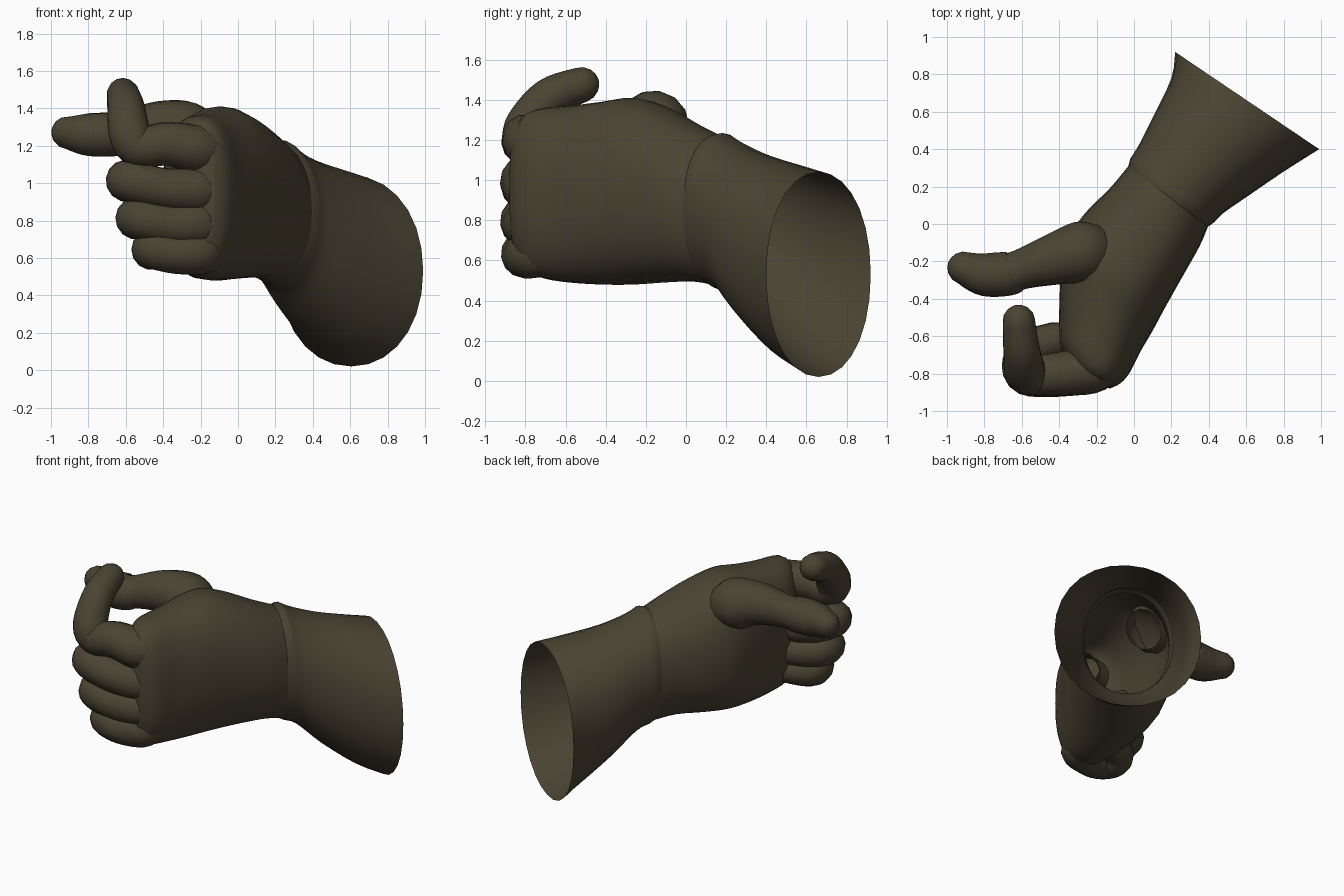
import bpy, bmesh, math
from mathutils import Vector

if "Cube" in bpy.data.objects:
    bpy.data.objects.remove(bpy.data.objects["Cube"])

leather = bpy.data.materials.new("dark olive leather")
leather.diffuse_color = (0.070, 0.057, 0.033, 1)
leather.use_nodes = True
leather.node_tree.nodes["Principled BSDF"].inputs["Base Color"].default_value = leather.diffuse_color


def catmull(rows, n):
    """Smoothly resample a list of equal-length number rows."""
    out = []
    for i in range(len(rows) - 1):
        a, b, c, d = (rows[max(0, min(len(rows) - 1, i + k))] for k in (-1, 0, 1, 2))
        for s in range(n):
            t = s / n
            out.append([0.5 * (2 * q + (r - p) * t + (2 * p - 5 * q + 4 * r - w) * t * t
                               + (3 * q - p - 3 * r + w) * t ** 3)
                        for p, q, r, w in zip(a, b, c, d)])
    return out + [list(rows[-1])]


def skin(name, rings, cap_end, angle=50):
    """Bridge rings of points into one mesh."""
    bm = bmesh.new()
    vs = [[bm.verts.new(p) for p in ring] for ring in rings]
    for a, b in zip(vs, vs[1:]):
        for i in range(len(a)):
            j = (i + 1) % len(a)
            bm.faces.new((a[i], a[j], b[j], b[i]))
    if cap_end:
        bm.faces.new(vs[-1])
    bmesh.ops.recalc_face_normals(bm, faces=bm.faces)
    me = bpy.data.meshes.new(name)
    bm.to_mesh(me)
    bm.free()
    me.materials.append(leather)
    ob = bpy.data.objects.new(name, me)
    bpy.context.collection.objects.link(ob)
    bpy.ops.object.select_all(action='DESELECT')
    ob.select_set(True)
    bpy.context.view_layer.objects.active = ob
    bpy.ops.object.shade_smooth_by_angle(angle=math.radians(angle))
    return ob


def section(row, n=28):
    """Upright rounded section: left xy, right xy, bottom z, top z, squareness."""
    lx, ly, rx, ry, z0, z1, e = row
    pts = []
    for k in range(n):
        a = 2 * math.pi * k / n
        c, s = math.cos(a), math.sin(a)
        u = math.copysign(abs(c) ** (2 / e), c)
        v = math.copysign(abs(s) ** (2 / e), s)
        pts.append(((lx + rx) / 2 + u * (rx - lx) / 2,
                    (ly + ry) / 2 + u * (ry - ly) / 2,
                    (z0 + z1) / 2 + v * (z1 - z0) / 2))
    return pts


def finger(name, path, n=14):
    """Rounded tube along rows of x, y, z, radius."""
    rows = catmull(path, 5)
    pts = [Vector(r[:3]) for r in rows]
    rad = [r[3] for r in rows]
    end = (pts[-1] - pts[-2]).normalized()
    tip, r0 = pts[-1].copy(), rad[-1]
    for a in (25, 50, 70, 84):            # domed fingertip
        pts.append(tip + end * r0 * math.sin(math.radians(a)))
        rad.append(r0 * math.cos(math.radians(a)))
    rings, normal, old = [], None, None
    for i, p in enumerate(pts):
        d = (pts[min(i + 1, len(pts) - 1)] - pts[max(i - 1, 0)]).normalized()
        normal = d.orthogonal().normalized() if old is None else old.rotation_difference(d) @ normal
        old = d
        side = d.cross(normal)
        rings.append([p + rad[i] * (normal * math.cos(2 * math.pi * k / n)
                                    + side * math.sin(2 * math.pi * k / n)) for k in range(n)])
    return skin(name, rings, True)


# flared open cuff, from rim to wrist seam, tucked in at the seam
cuff = [(0.22, 0.92, 0.99, 0.40, 0.02, 1.04, 2.1),
        (0.20, 0.78, 0.80, 0.28, 0.11, 1.08, 2.1),
        (0.11, 0.59, 0.61, 0.15, 0.27, 1.13, 2.1),
        (0.03, 0.43, 0.48, 0.06, 0.42, 1.19, 2.1),
        (-0.02, 0.35, 0.43, 0.01, 0.455, 1.235, 2.1)]
tuck = (-0.03, 0.31, 0.395, -0.015, 0.475, 1.225, 2.1)
skin("cuff", [section(r) for r in catmull(cuff, 3) + [tuck]], False)

# palm and back of the hand, from wrist seam to rounded knuckles
hand = [tuck,
        (-0.13, 0.19, 0.35, -0.12, 0.495, 1.28, 2.2),
        (-0.26, 0.06, 0.26, -0.28, 0.49, 1.36, 2.3),
        (-0.35, -0.08, 0.17, -0.44, 0.48, 1.41, 2.3),
        (-0.39, -0.27, 0.10, -0.57, 0.48, 1.39, 2.3),
        (-0.40, -0.47, 0.03, -0.69, 0.49, 1.37, 2.4),
        (-0.40, -0.62, -0.02, -0.79, 0.51, 1.36, 2.5),
        (-0.36, -0.73, -0.07, -0.85, 0.55, 1.33, 2.5),
        (-0.32, -0.80, -0.13, -0.88, 0.64, 1.25, 2.4)]
skin("hand", [section(r) for r in catmull(hand, 3)], True)

# thumb, with a broad base and two joints
finger("thumb", [(-0.19, -0.13, 1.22, 0.13), (-0.28, -0.15, 1.275, 0.165),
                 (-0.43, -0.19, 1.30, 0.138), (-0.61, -0.245, 1.27, 0.107),
                 (-0.67, -0.265, 1.26, 0.118), (-0.80, -0.27, 1.26, 0.115),
                 (-0.91, -0.235, 1.27, 0.088)])

# index finger, bent upward and back
finger("index_finger", [(-0.15, -0.68, 1.18, 0.11), (-0.21, -0.77, 1.18, 0.13),
                        (-0.38, -0.80, 1.21, 0.118), (-0.53, -0.81, 1.19, 0.108),
                        (-0.58, -0.79, 1.27, 0.112), (-0.60, -0.68, 1.41, 0.10),
                        (-0.615, -0.52, 1.475, 0.088)])

# three fingers curled into the palm: knuckle z, joint z, tip z, reach, radius
curled = [("middle_finger", 0.96, 1.01, 0.97, -0.59, 0.112),
          ("ring_finger", 0.78, 0.81, 0.80, -0.54, 0.112),
          ("little_finger", 0.63, 0.645, 0.66, -0.46, 0.108)]
for name, zk, zj, zt, x, r in curled:
    finger(name, [(-0.18, -0.68, zk, r), (-0.20, -0.77, zk, r + 0.012),
                  ((x - 0.20) / 2, -0.81, (zk + zj) / 2 - 0.015, r),
                  (x + 0.02, -0.805, zj, r), (x, -0.73, zj, r),
                  (x + 0.05, -0.66, (zj + zt) / 2, r - 0.01),
                  (x + 0.17, -0.62, zt, r - 0.015)])
